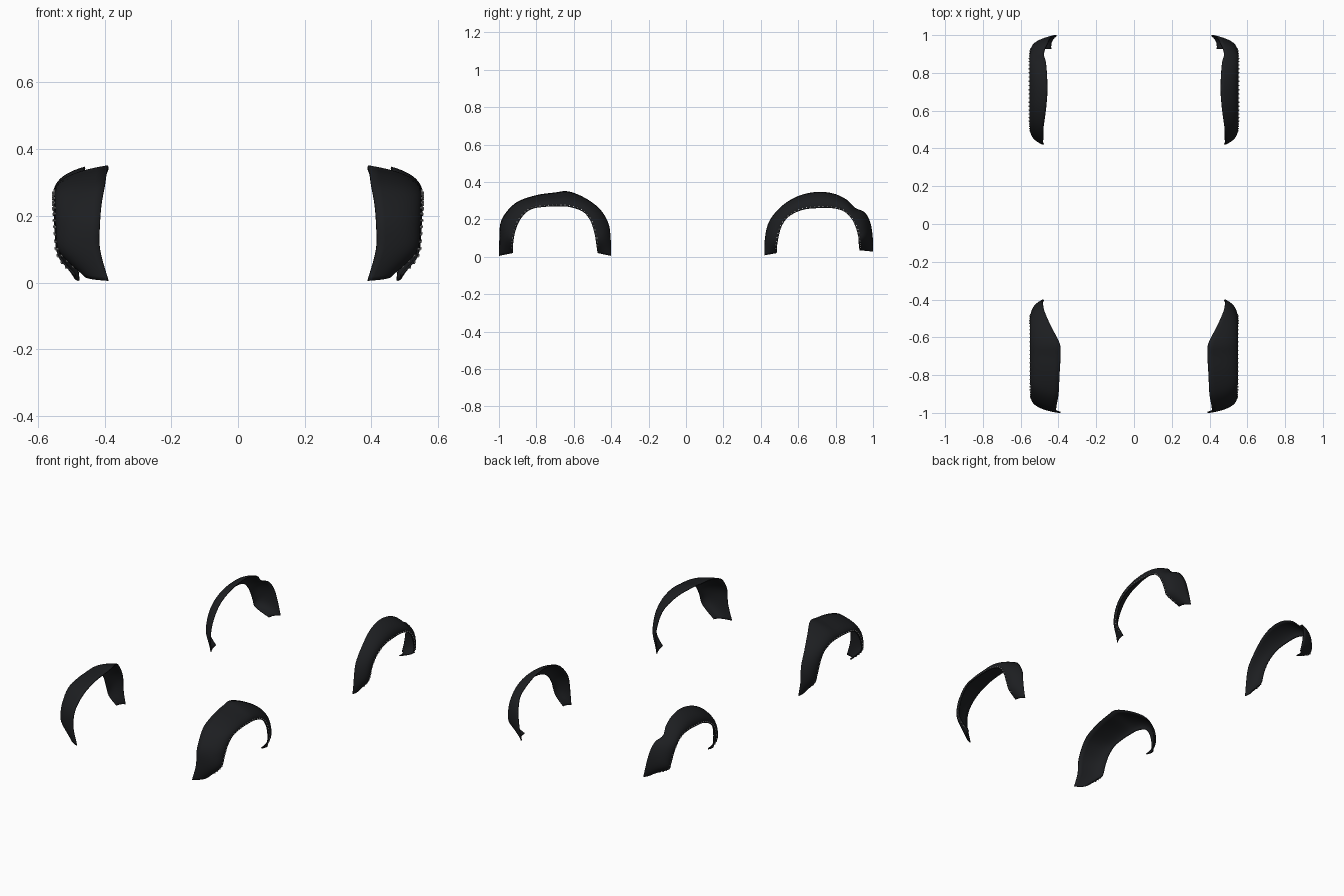
import bpy, bmesh, math
from mathutils import Vector, Matrix

if "Cube" in bpy.data.objects:
    bpy.data.objects.remove(bpy.data.objects["Cube"])

# Stations along each arch: body edge (y, z, x), wheel-opening edge (y, z, x)
FRONT = [
    (-1.0, .005, .39, -.925, .02, .46),
    (-.998, .10, .415, -.922, .09, .535),
    (-.992, .18, .415, -.905, .16, .546),
    (-.96, .24, .41, -.875, .215, .548),
    (-.90, .295, .40, -.83, .253, .55),
    (-.80, .33, .395, -.77, .266, .55),
    (-.70, .344, .39, -.69, .27, .55),
    (-.63, .35, .395, -.62, .266, .55),
    (-.54, .315, .44, -.55, .24, .55),
    (-.46, .255, .475, -.51, .19, .55),
    (-.415, .18, .485, -.488, .12, .546),
    (-.403, .10, .49, -.48, .07, .535),
    (-.40, .005, .48, -.473, .02, .49),
]
REAR = [
    (.42, .008, .48, .485, .02, .49),
    (.422, .10, .485, .49, .08, .54),
    (.445, .19, .482, .51, .16, .55),
    (.51, .27, .48, .55, .215, .553),
    (.60, .325, .468, .62, .25, .553),
    (.70, .347, .46, .70, .26, .553),
    (.79, .338, .462, .78, .26, .553),
    (.86, .305, .468, .84, .245, .553),
    (.905, .262, .478, .88, .21, .553),
    (.955, .238, .46, .905, .165, .55),
    (.985, .185, .445, .92, .115, .545),
    (.998, .11, .43, .924, .075, .53),
    (1.0, .028, .412, .927, .035, .44),
]


def material(name, col):
    m = bpy.data.materials.new(name)
    m.diffuse_color = col
    m.use_nodes = True
    m.node_tree.nodes["Principled BSDF"].inputs["Base Color"].default_value = m.diffuse_color
    return m


BLACK = material("black_plastic", (.012, .013, .015, 1))
STEEL = material("bolt_steel", (.5, .5, .5, 1))


def smooth_rows(rows, n=5):
    # Catmull-Rom resampling of the stations
    out = []
    for i in range(len(rows) - 1):
        p1, p2 = rows[i], rows[i + 1]
        p0 = rows[max(i - 1, 0)]
        p3 = rows[min(i + 2, len(rows) - 1)]
        for k in range(n):
            t = k / n
            out.append([.5 * (2 * b + (c - a) * t + (2 * a - 5 * b + 4 * c - d) * t * t
                              + (3 * b - a - 3 * c + d) * t ** 3)
                        for a, b, c, d in zip(p0, p1, p2, p3)])
    out.append(list(rows[-1]))
    return out


def section(row, t):
    # Bulged curve from the body edge to the opening edge
    b = Vector((row[2], row[0], row[1]))
    o = Vector((row[5], row[3], row[4]))
    m = b.lerp(o, .32)
    m.x = o.x + .006
    return b * (1 - t) ** 2 + m * 2 * t * (1 - t) + o * t * t


def finish(bm, name, mat):
    me = bpy.data.meshes.new(name)
    bm.to_mesh(me)
    bm.free()
    ob = bpy.data.objects.new(name, me)
    bpy.context.collection.objects.link(ob)
    me.materials.append(mat)
    bpy.context.view_layer.objects.active = ob
    ob.select_set(True)
    bpy.ops.object.shade_smooth_by_angle(angle=math.radians(40))
    ob.select_set(False)
    return ob


def mirror(ob):
    m = ob.modifiers.new("Mirror", 'MIRROR')
    m.use_clip = False
    m.use_mirror_merge = False


def build(rows, prefix):
    rows = smooth_rows(rows)
    # Flare shell
    bm = bmesh.new()
    grid = [[bm.verts.new(section(r, j / 10)) for j in range(11)] for r in rows]
    for a, b in zip(grid, grid[1:]):
        for j in range(10):
            bm.faces.new((a[j], a[j + 1], b[j + 1], b[j]))
    bm.normal_update()
    if sum(f.normal.x for f in bm.faces) < 0:
        bmesh.ops.reverse_faces(bm, faces=bm.faces[:])
    flare = finish(bm, prefix + "_fender_flare", BLACK)
    s = flare.modifiers.new("Thickness", 'SOLIDIFY')
    s.thickness = .006
    s.offset = -1
    mirror(flare)

    # Bolts evenly spaced along the wheel opening
    bm = bmesh.new()
    last = None
    for r in smooth_rows(rows, 6):
        p = section(r, .93)
        if p.z < .045 or (last and (p - last).length < .021):
            continue
        last = p
        bmesh.ops.create_cone(bm, cap_ends=True, segments=8, radius1=.004, radius2=.003,
                              depth=.008,
                              matrix=Matrix.Translation(p) @ Matrix.Rotation(math.pi / 2, 4, 'Y'))
    mirror(finish(bm, prefix + "_flare_bolts", STEEL))


build(FRONT, "front")
build(REAR, "rear")
